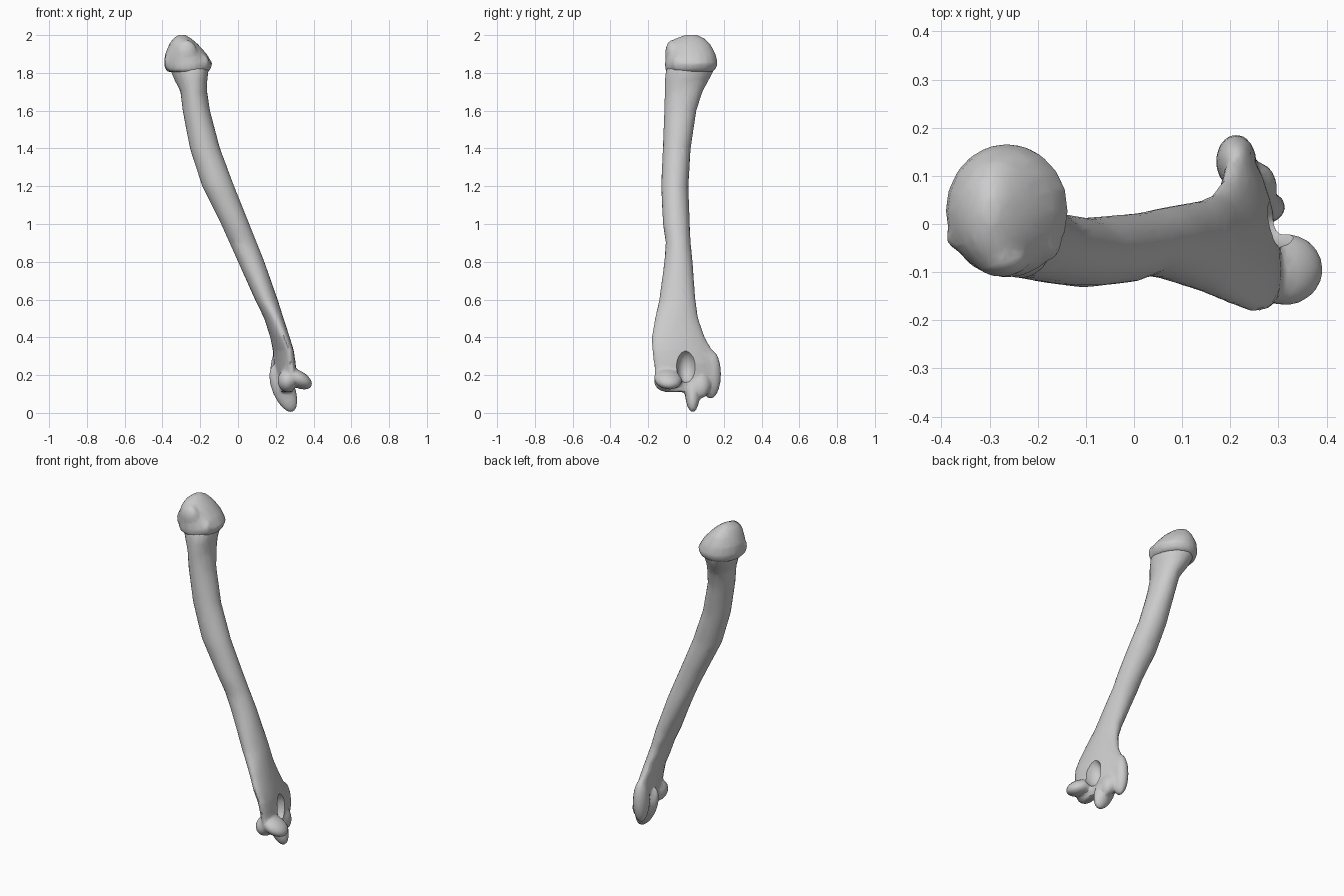
import bpy, bmesh
from math import cos, sin, pi, radians
from mathutils import Matrix, Vector, Euler

if "Cube" in bpy.data.objects:
    bpy.data.objects.remove(bpy.data.objects["Cube"])


def loft(bm, rings, sides=20):
    """Closed skin through rings (z, x0, x1, y0, y1, skew)."""
    loops = []
    for z, x0, x1, y0, y1, skew in rings:
        loop = []
        for i in range(sides):
            a = 2 * pi * i / sides
            dy = (y1 - y0) / 2 * sin(a)
            x = (x0 + x1) / 2 + (x1 - x0) / 2 * cos(a) + skew * dy
            loop.append(bm.verts.new((x, (y0 + y1) / 2 + dy, z)))
        loops.append(loop)
    for a, b in zip(loops, loops[1:]):
        for i in range(sides):
            j = (i + 1) % sides
            bm.faces.new((a[i], a[j], b[j], b[i]))
    bm.faces.new(loops[0][::-1])
    bm.faces.new(loops[-1])


def blob(bm, centre, half, rot=(0, 0, 0)):
    """Ellipsoid with half sizes, rotated in degrees."""
    m = (Matrix.Translation(centre)
         @ Euler([radians(r) for r in rot]).to_matrix().to_4x4()
         @ Matrix.Diagonal((*half, 1)))
    bmesh.ops.create_uvsphere(bm, u_segments=20, v_segments=12, radius=1, matrix=m)


def to_object(bm, name):
    bmesh.ops.recalc_face_normals(bm, faces=bm.faces)
    me = bpy.data.meshes.new(name)
    bm.to_mesh(me)
    bm.free()
    ob = bpy.data.objects.new(name, me)
    bpy.context.collection.objects.link(ob)
    return ob


def finish(ob, ratio, cutter=None):
    """Fuse the volumes, carve, soften and reduce to irregular facets."""
    m = ob.modifiers.new("fuse", 'REMESH')
    m.mode, m.voxel_size = 'VOXEL', 0.009
    if cutter:
        b = ob.modifiers.new("carve", 'BOOLEAN')
        b.operation, b.object, b.solver = 'DIFFERENCE', cutter, 'EXACT'
    s = ob.modifiers.new("soften", 'SMOOTH')
    s.factor, s.iterations = 0.5, 3
    ob.modifiers.new("facet", 'DECIMATE').ratio = ratio
    bpy.ops.object.select_all(action='DESELECT')
    ob.select_set(True)
    bpy.context.view_layer.objects.active = ob
    bpy.ops.object.convert(target='MESH')
    bpy.ops.object.shade_smooth_by_angle(angle=radians(25))


# Shaft, flaring to a flat skewed plate at the elbow
bm = bmesh.new()
loft(bm, [
    (0.11, 0.225, 0.285, -0.11, 0.10, -0.15),
    (0.18, 0.215, 0.295, -0.165, 0.16, -0.2),
    (0.26, 0.20, 0.295, -0.17, 0.17, -0.2),
    (0.33, 0.195, 0.285, -0.18, 0.14, -0.2),
    (0.40, 0.175, 0.27, -0.182, 0.10, -0.15),
    (0.50, 0.14, 0.24, -0.165, 0.065, -0.1),
    (0.60, 0.09, 0.21, -0.142, 0.05, 0),
    (0.80, 0.00, 0.14, -0.115, 0.035, 0),
    (0.90, -0.045, 0.10, -0.107, 0.025, 0),
    (1.00, -0.09, 0.06, -0.122, 0.02, 0),
    (1.20, -0.19, -0.02, -0.132, 0.013, 0),
    (1.40, -0.255, -0.095, -0.123, 0.025, 0),
    (1.60, -0.293, -0.148, -0.115, 0.055, 0),
    (1.70, -0.305, -0.163, -0.113, 0.087, 0),
    (1.76, -0.335, -0.163, -0.113, 0.12, -0.1),
    (1.82, -0.36, -0.155, -0.105, 0.15, -0.1),
    (1.86, -0.35, -0.18, -0.08, 0.12, 0)])
# Inner epicondyle
blob(bm, (0.212, 0.13, 0.205), (0.042, 0.056, 0.13))
# Trochlea: long central lip and its inner shoulder
blob(bm, (0.24, 0.035, 0.13), (0.06, 0.042, 0.135), (0, -22, 0))
blob(bm, (0.25, 0.075, 0.15), (0.045, 0.055, 0.075), (0, -15, 0))
# Capitulum, a tilted knuckle reaching forward
blob(bm, (0.315, -0.095, 0.18), (0.085, 0.075, 0.045), (0, 28, 12))
blob(bm, (0.26, -0.10, 0.17), (0.05, 0.07, 0.06))
shaft = to_object(bm, "bone_shaft")

# Hollow above the elbow joint
bm = bmesh.new()
blob(bm, (0.30, 0.0, 0.245), (0.065, 0.05, 0.085))
hollow = to_object(bm, "elbow_hollow_cutter")
hollow.hide_render = True
finish(shaft, 0.12, hollow)
bpy.data.objects.remove(hollow)

# Rounded shoulder head with tubercles
bm = bmesh.new()
loft(bm, [
    (1.805, -0.37, -0.16, -0.10, 0.14, 0),
    (1.82, -0.385, -0.145, -0.11, 0.158, 0),
    (1.85, -0.392, -0.135, -0.112, 0.168, 0),
    (1.90, -0.386, -0.165, -0.105, 0.157, 0),
    (1.95, -0.365, -0.21, -0.09, 0.13, 0),
    (1.98, -0.345, -0.245, -0.06, 0.10, 0),
    (2.002, -0.315, -0.28, 0.00, 0.055, 0)])
blob(bm, (-0.275, -0.07, 1.905), (0.06, 0.04, 0.07))
blob(bm, (-0.36, -0.025, 1.86), (0.03, 0.03, 0.05))
blob(bm, (-0.18, -0.04, 1.85), (0.028, 0.035, 0.045))
head = to_object(bm, "shoulder_head")
finish(head, 0.15)
